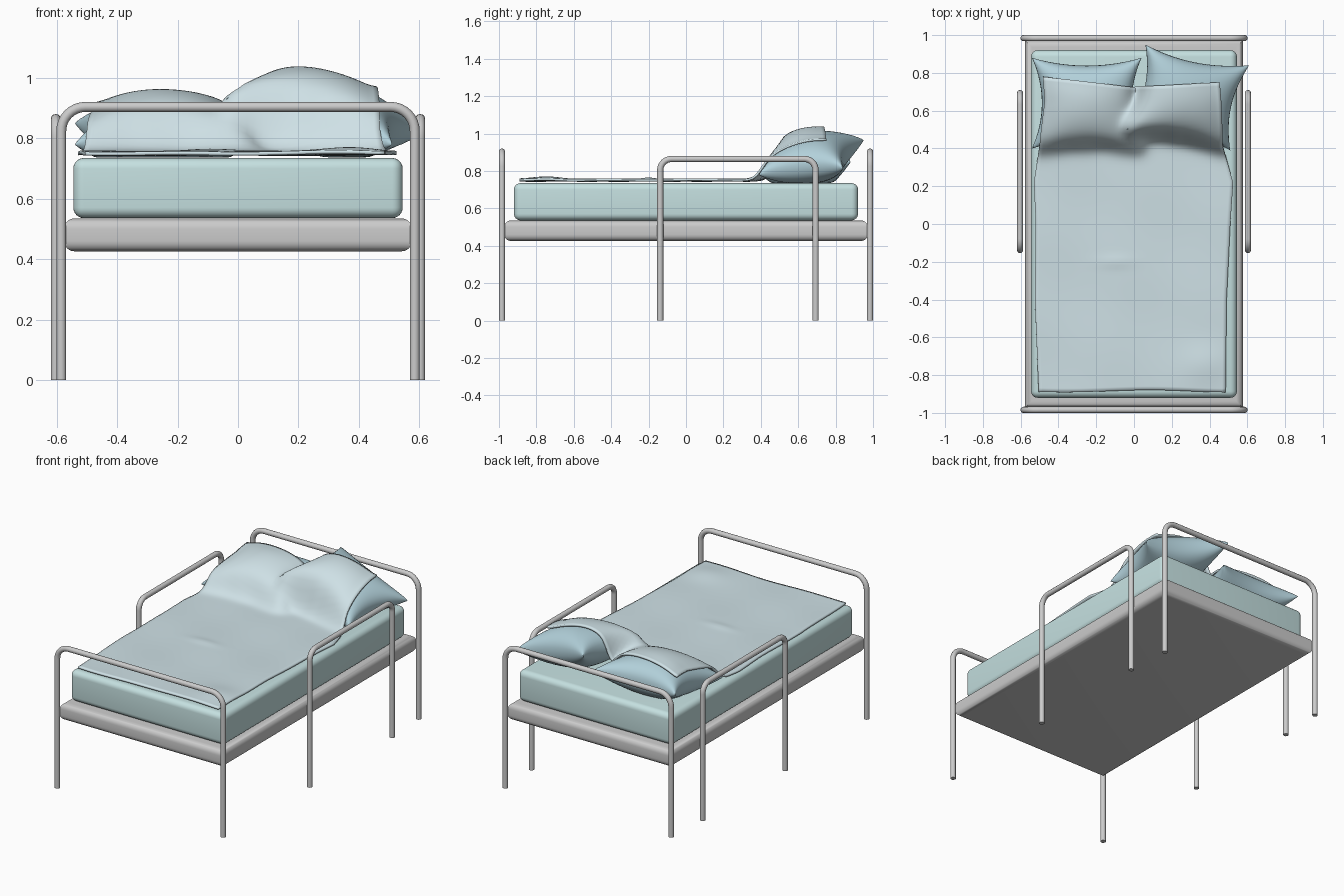
import bpy, bmesh, math
from mathutils import Vector
from mathutils.bvhtree import BVHTree

if "Cube" in bpy.data.objects:
    bpy.data.objects.remove(bpy.data.objects["Cube"])


def material(name, rgb):
    m = bpy.data.materials.new(name)
    m.diffuse_color = (*rgb, 1)
    m.use_nodes = True
    m.node_tree.nodes["Principled BSDF"].inputs["Base Color"].default_value = m.diffuse_color
    return m


SHEET = material("mattress_teal", (0.56, 0.75, 0.75))
COVER = material("blanket_blue", (0.62, 0.75, 0.79))
CUSHION = material("pillow_blue", (0.45, 0.64, 0.71))


def finish(obj, mat=None, angle=40):
    bpy.ops.object.select_all(action='DESELECT')
    obj.select_set(True)
    bpy.context.view_layer.objects.active = obj
    if obj.type == 'CURVE':
        bpy.ops.object.convert(target='MESH')
        obj = bpy.context.object
    bpy.ops.object.shade_smooth_by_angle(angle=math.radians(angle))
    if mat:
        obj.data.materials.append(mat)
    return obj


def from_bmesh(name, bm):
    me = bpy.data.meshes.new(name)
    bm.to_mesh(me)
    obj = bpy.data.objects.new(name, me)
    bpy.context.collection.objects.link(obj)
    return obj


def hoop(name, place, a, b, top, bend, r=0.0165):
    """Upside-down U of round tube from a to b; place maps (s, z) to 3D."""
    path = [(a, 0)]
    for cx, start in ((a + bend, 180), (b - bend, 90)):
        for i in range(9):
            t = math.radians(start - i * 90 / 8)
            path.append((cx + bend * math.cos(t), top - bend + bend * math.sin(t)))
    path.append((b, 0))
    cu = bpy.data.curves.new(name, 'CURVE')
    cu.dimensions = '3D'
    cu.bevel_depth, cu.bevel_resolution, cu.use_fill_caps = r, 4, True
    sp = cu.splines.new('POLY')
    sp.points.add(len(path) - 1)
    for p, (s, z) in zip(sp.points, path):
        p.co = (*place(s, z), 1)
    obj = bpy.data.objects.new(name, cu)
    bpy.context.collection.objects.link(obj)
    return finish(obj)


def slab(name, hx, hy, z0, z1, bevel, all_edges, mat=None):
    bm = bmesh.new()
    bmesh.ops.create_cube(bm, size=2)
    for v in bm.verts:
        v.co = (v.co.x * hx, v.co.y * hy, z1 if v.co.z > 0 else z0)
    edges = [e for e in bm.edges
             if all_edges or abs(e.verts[0].co.z - e.verts[1].co.z) < 1e-4]
    bmesh.ops.bevel(bm, geom=edges, offset=bevel, segments=6, profile=0.5, affect='EDGES')
    return finish(from_bmesh(name, bm), mat)


# Tube end frames and side guard rails
for name, y in (("foot_end_frame", -0.984), ("head_end_frame", 0.984)):
    hoop(name, lambda s, z, y=y: (s, y, z), -0.585, 0.585, 0.904, 0.08)
for name, x in (("left_guard_rail", -0.603), ("right_guard_rail", 0.603)):
    hoop(name, lambda s, z, x=x: (x, s, z), -0.138, 0.693, 0.864, 0.06)

# Bed base and mattress
slab("bed_base", 0.576, 0.972, 0.426, 0.535, 0.035, False)
slab("mattress", 0.545, 0.92, 0.536, 0.735, 0.035, True, SHEET)


def pillow(name, back_left, back_right, front_right, thick, n=24, pinch=0.18):
    bl, br, fr = map(Vector, (back_left, back_right, front_right))
    mid, u, v = (bl + fr) / 2, (br - bl) / 2, (br - fr) / 2
    up = u.cross(v).normalized()
    bm = bmesh.new()
    for side in (1, -1):
        rows = []
        for j in range(n + 1):
            row = []
            for i in range(n + 1):
                # sine spacing packs rows toward the seam
                a = math.sin((i / n - 0.5) * math.pi)
                b = math.sin((j / n - 0.5) * math.pi)
                ea, eb = max(0, 1 - a * a), max(0, 1 - b * b)
                p = mid + u * a * (1 - pinch * eb) + v * b * (1 - pinch * ea)
                p += up * side * thick * (ea * eb) ** 0.42
                p.z = max(p.z, 0.737)
                row.append(bm.verts.new(p))
            rows.append(row)
        for j in range(n):
            for i in range(n):
                q = [rows[j][i], rows[j][i + 1], rows[j + 1][i + 1], rows[j + 1][i]]
                bm.faces.new(q if side > 0 else q[::-1])
    bmesh.ops.remove_doubles(bm, verts=bm.verts, dist=0.0004)
    tree = BVHTree.FromBMesh(bm)
    finish(from_bmesh(name, bm), CUSHION, 60)
    return tree


# Two pillows, the right one leaning on the left
trees = [
    pillow("left_pillow", (-0.54, 0.88, 0.85), (0.04, 0.88, 0.85), (0.04, 0.40, 0.78), 0.125),
    pillow("right_pillow", (0.06, 0.95, 0.965), (0.61, 0.84, 0.815), (0.51, 0.39, 0.78), 0.13),
]


def lerp_table(table, t):
    for (t0, a), (t1, b) in zip(table, table[1:]):
        if t <= t1:
            return a + (b - a) * max(0, (t - t0) / (t1 - t0))
    return table[-1][1]


# Blanket draped over mattress and pillows
LEFT = [(-0.89, -0.505), (-0.4, -0.525), (0, -0.52), (0.22, -0.53), (0.42, -0.50), (0.65, -0.47), (0.78, -0.48)]
RIGHT = [(-0.89, 0.485), (-0.4, 0.49), (0, 0.51), (0.22, 0.525), (0.42, 0.47), (0.65, 0.46), (0.78, 0.45)]
BACK = [(0, 0.78), (0.5, 0.725), (1, 0.75)]
NX, NY = 50, 80
grid, raw = [], []
for j in range(NY + 1):
    row, zs = [], []
    for i in range(NX + 1):
        s, t = i / NX, j / NY
        y = -0.885 + t * (lerp_table(BACK, s) + 0.885)
        x0, x1 = lerp_table(LEFT, y), lerp_table(RIGHT, y)
        x = x0 + s * (x1 - x0)
        y += 0.006 * math.sin(7 * x + 1) * (1 - t)
        z = 0.742
        for tree in trees:
            hit = tree.ray_cast(Vector((x, y, 2)), Vector((0, 0, -1)))[0]
            if hit:
                z = max(z, hit.z + 0.006)
        row.append((x, y))
        zs.append(z)
    grid.append(row)
    raw.append(zs)


def relax(h):
    def at(j, i):
        return h[min(max(j, 0), NY)][min(max(i, 0), NX)]
    return [[(at(j - 1, i) + at(j + 1, i) + at(j, i - 1) + at(j, i + 1)) / 4
             for i in range(NX + 1)] for j in range(NY + 1)]


h = raw
for k in range(8):
    h = relax(h)
    h = [[max(a, b) for a, b in zip(r0, r1)] for r0, r1 in zip(h, raw)]
h = relax(h)

bm = bmesh.new()
verts = []
for j in range(NY + 1):
    row = []
    for i in range(NX + 1):
        x, y = grid[j][i]
        # soft creases and a raised fold near the foot
        z = h[j][i] + 0.003 * (1 + math.sin(9 * x + 5 * y) * math.sin(8 * y - 4 * x))
        z += 0.013 * math.exp(-((x - 0.38) / 0.12) ** 2 - ((y + 0.74) / 0.1) ** 2)
        z += 0.006 * math.exp(-((x + 0.1) / 0.1) ** 2 - ((y + 0.2) / 0.03) ** 2)
        row.append(bm.verts.new((x, y, z)))
    verts.append(row)
for j in range(NY):
    for i in range(NX):
        bm.faces.new((verts[j][i], verts[j][i + 1], verts[j + 1][i + 1], verts[j + 1][i]))
blanket = finish(from_bmesh("blanket", bm), COVER, 60)
solid = blanket.modifiers.new("thickness", 'SOLIDIFY')
solid.thickness, solid.offset = 0.012, 1
